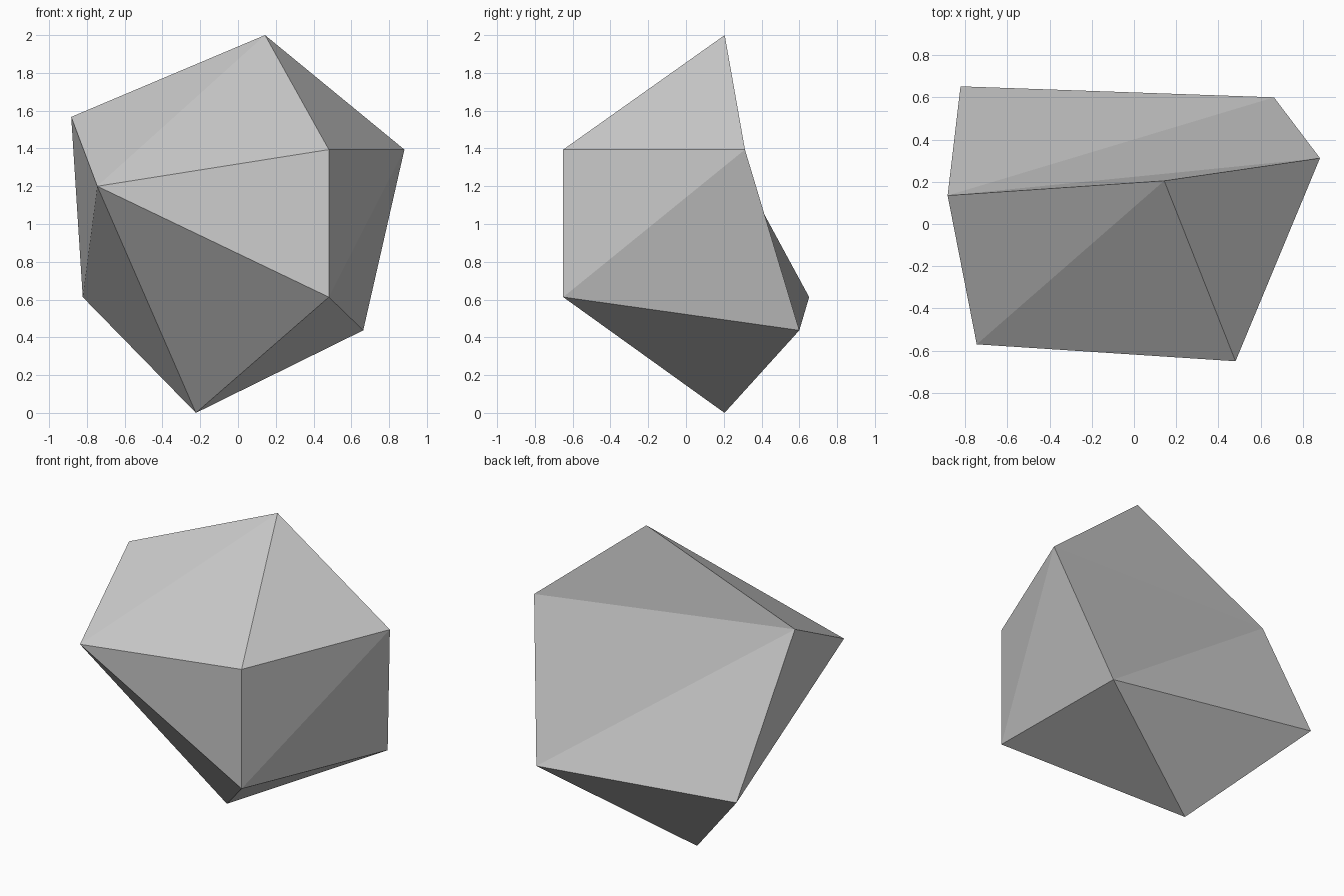
import bpy, bmesh

if "Cube" in bpy.data.objects:
    bpy.data.objects.remove(bpy.data.objects["Cube"])

# Corner points of the faceted stone
P = {
    "T": (0.143, 0.205, 2.0),      # peak
    "A": (-0.883, 0.135, 1.567),   # upper left back
    "B": (-0.745, -0.57, 1.20),    # left front
    "C": (0.481, -0.65, 1.394),    # right front, upper
    "D": (0.881, 0.312, 1.394),    # right back, upper
    "E": (0.481, -0.65, 0.613),    # right front, lower
    "F": (0.663, 0.60, 0.437),     # right back, lower
    "G": (-0.822, 0.652, 0.613),   # left back, lower
    "H": (-0.223, 0.204, 0.0),     # bottom tip
}
# Facets: crown, sides, base
FACETS = "TAB TBC TCD TDA CBE CED DEF DFA AFG AGB BGH BHE EHF FHG".split()

bm = bmesh.new()
v = {k: bm.verts.new(co) for k, co in P.items()}
for f in FACETS:
    bm.faces.new([v[c] for c in f])
bmesh.ops.recalc_face_normals(bm, faces=bm.faces[:])

mesh = bpy.data.meshes.new("faceted_stone")
bm.to_mesh(mesh)
bm.free()
stone = bpy.data.objects.new("faceted_stone", mesh)
bpy.context.collection.objects.link(stone)
